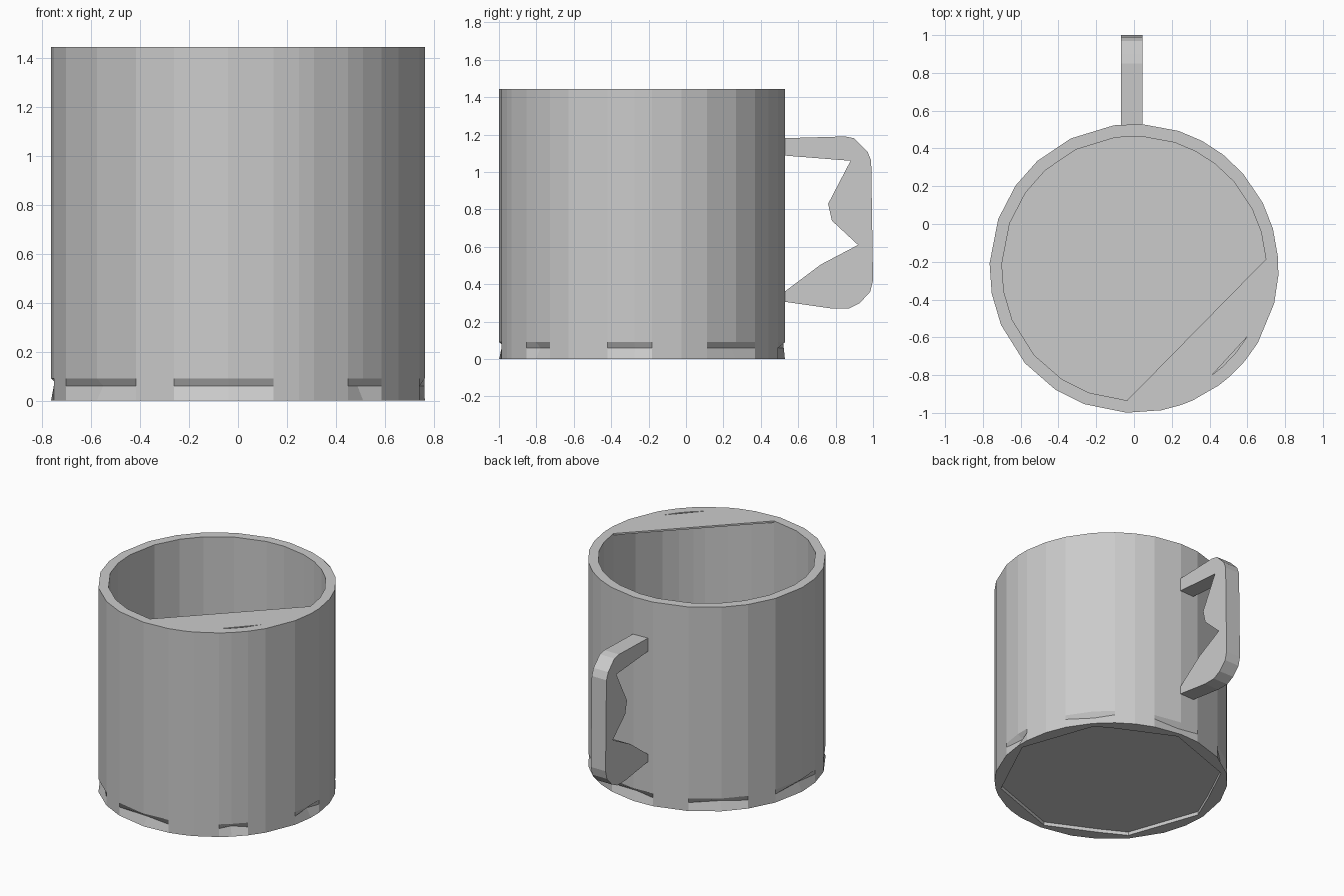
import bpy, bmesh
from math import sin, cos, radians, pi

if "Cube" in bpy.data.objects:
    bpy.data.objects.remove(bpy.data.objects["Cube"], do_unlink=True)

grey = bpy.data.materials.new("plain grey")
grey.use_nodes = True
grey.diffuse_color = (0.6, 0.6, 0.6, 1)
grey.node_tree.nodes["Principled BSDF"].inputs["Base Color"].default_value = (0.6, 0.6, 0.6, 1)

CENTRE_Y, OUTER, INNER, TOP = -0.235, 0.765, 0.70, 1.445
# Uneven facet corners around the cup, counter-clockwise from +x
ANGLES = [4, 16, 27, 41, 52, 62, 72, 87, 98, 116, 132, 145, 160, 178, 190, 203,
          221, 237, 250, 267, 281, 289, 294, 306, 312, 320, 329, 346, 357]


def finish(name, bm):
    bmesh.ops.recalc_face_normals(bm, faces=bm.faces)
    mesh = bpy.data.meshes.new(name)
    bm.to_mesh(mesh)
    bm.free()
    mesh.materials.append(grey)
    obj = bpy.data.objects.new(name, mesh)
    bpy.context.collection.objects.link(obj)
    return obj


def on_circle(angle, radius, z):
    a = radians(angle)
    return (radius * cos(a), CENTRE_Y + radius * sin(a), z)


def prism(name, points, offset):
    bm = bmesh.new()
    face = bm.faces.new([bm.verts.new(p) for p in points])
    extruded = bmesh.ops.extrude_face_region(bm, geom=[face], use_keep_orig=True)
    moved = [g for g in extruded["geom"] if isinstance(g, bmesh.types.BMVert)]
    bmesh.ops.translate(bm, verts=moved, vec=offset)
    return finish(name, bm)


def outer(a):
    return OUTER


def inner(a):
    return INNER


def chipped(a):
    # Eight notches, one at each corner of the octagonal recess
    return OUTER - (0.035 if (a + 4) % 45 < 3 else 0)


def octagon(a):
    # Flat-sided recess beneath the base
    return 0.73 * cos(pi / 8) / cos(radians((a + 3) % 45 - 22.5))


# Cup: one lofted shell from the recessed underside to the inner floor
bm = bmesh.new()
levels = [(octagon, 0.025), (octagon, 0), (outer, 0), (chipped, 0.06),
          (outer, 0.09), (outer, TOP), (inner, TOP), (inner, 0.09)]
rings = [[bm.verts.new(on_circle(a, radius(a), z)) for a in ANGLES]
         for radius, z in levels]
for low, high in zip(rings, rings[1:]):
    for i in range(len(ANGLES)):
        bm.faces.new((low[i - 1], low[i], high[i], high[i - 1]))
bm.faces.new(rings[0])
bm.faces.new(rings[-1])
finish("cup_body", bm)

# Thin ledge closing one side of the opening, with a narrow slit at the rim
arc = [a for a in ANGLES if a >= 267 and not 306 < a < 329] + [364]
prism("rim_ledge", [on_circle(a, INNER, TOP) for a in arc], (0, 0, -0.012))

# Handle: side profile (y, z) extruded across its width
profile = [(0.50, 1.18), (0.85, 1.19), (0.90, 1.18), (0.97, 1.11), (0.99, 1.06),
           (1.0, 0.42), (0.985, 0.36), (0.93, 0.30), (0.87, 0.27), (0.78, 0.27),
           (0.50, 0.31), (0.50, 0.34), (0.72, 0.505), (0.92, 0.61), (0.78, 0.74),
           (0.76, 0.83), (0.88, 1.06), (0.50, 1.09)]
prism("handle", [(-0.07, y, z) for y, z in profile], (0.115, 0, 0))
